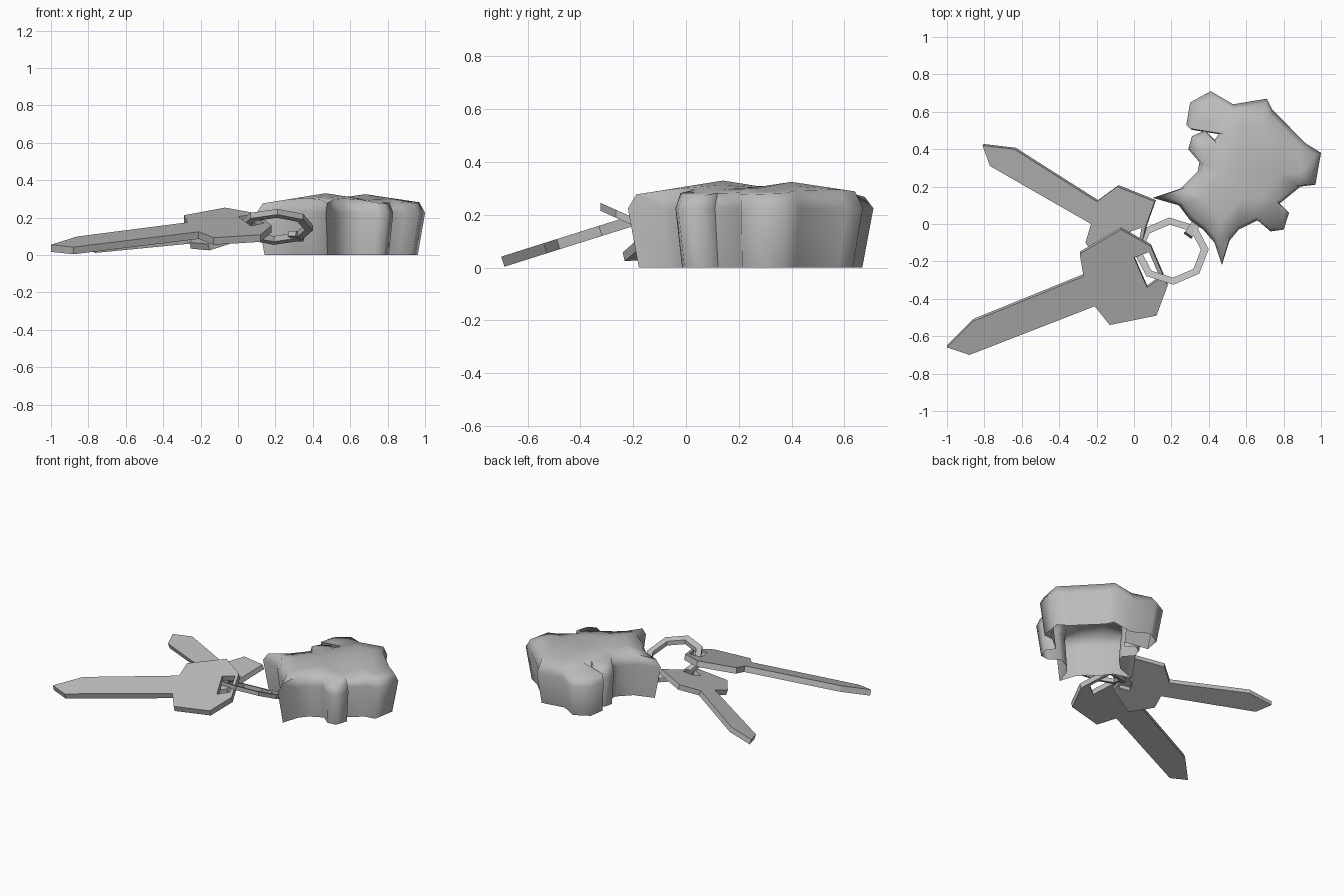
import bpy, bmesh, math
from mathutils import Vector
from mathutils.geometry import delaunay_2d_cdt

if "Cube" in bpy.data.objects:
    bpy.data.objects.remove(bpy.data.objects["Cube"])

grey = bpy.data.materials.new("plain grey")
grey.use_nodes = True
colour = (0.5, 0.5, 0.5, 1)
grey.diffuse_color = colour
grey.node_tree.nodes["Principled BSDF"].inputs["Base Color"].default_value = colour


def finish(name, bm, smooth=None):
    mesh = bpy.data.meshes.new(name)
    bm.to_mesh(mesh)
    bm.free()
    mesh.materials.append(grey)
    obj = bpy.data.objects.new(name, mesh)
    bpy.context.collection.objects.link(obj)
    if smooth:
        bpy.ops.object.select_all(action='DESELECT')
        obj.select_set(True)
        bpy.context.view_layer.objects.active = obj
        bpy.ops.object.shade_smooth_by_angle(angle=math.radians(smooth))
    return obj


def plate(name, loops, height, thickness):
    """Flat sheet with holes, lying on a tilted plane, thickened downwards."""
    bm = bmesh.new()
    edges = []
    for loop in loops:
        vs = [bm.verts.new((x, y, 0)) for x, y in loop]
        edges += [bm.edges.new((v, vs[i - 1])) for i, v in enumerate(vs)]
    bmesh.ops.triangle_fill(bm, edges=edges, use_beauty=True, normal=(0, 0, 1))
    for v in bm.verts:
        v.co.z = height(v.co.x, v.co.y)
    bm.normal_update()
    bm.faces.ensure_lookup_table()
    n = Vector(bm.faces[0].normal)
    if n.z < 0:
        n.negate()
    res = bmesh.ops.extrude_face_region(bm, geom=bm.faces[:], use_keep_orig=True)
    low = [g for g in res["geom"] if isinstance(g, bmesh.types.BMVert)]
    bmesh.ops.translate(bm, verts=low, vec=-n * thickness)
    bmesh.ops.recalc_face_normals(bm, faces=bm.faces[:])
    return finish(name, bm)


# Keys: tilted plates, each with a hole for the ring
plate("long_key", [
    [(-.07, -.03), (.09, -.12), (.18, -.33), (.12, -.49), (-.13, -.54), (-.21, -.44),
     (-.88, -.7), (-1, -.66), (-.86, -.52), (-.27, -.28), (-.29, -.16)],
    [(0, -.18), (.07, -.34), (.14, -.29), (.08, -.15)]],
    lambda x, y: .042 + .315 * (y + .7), .04)
plate("short_key", [
    [(-.09, .2), (.11, .12), (.06, -.02), (.03, -.17), (-.16, -.24), (-.26, -.1),
     (-.23, 0), (-.77, .31), (-.81, .42), (-.64, .4), (-.2, .12)],
    [(.04, -.02), (.02, -.13), (-.05, -.1), (-.02, -.04)]],
    lambda x, y: .15 + .23 * x + .23 * y, .035)

# Ring: octagon with a square section, tilted down towards the charm
bm = bmesh.new()
rings = []
for i in range(8):
    a = math.radians(45 * i + 3)
    ring = []
    for r, h in ((.2, .015), (.2, -.015), (.158, -.015), (.158, .015)):
        x, y = .2 + r * math.cos(a), -.145 + .9 * r * math.sin(a)
        ring.append(bm.verts.new((x, y, .15 - .45 * (y + .145) + h)))
    rings.append(ring)
for i in range(8):
    for j in range(4):
        k = (j + 1) % 4
        bm.faces.new((rings[i - 1][j], rings[i][j], rings[i][k], rings[i - 1][k]))
bmesh.ops.recalc_face_normals(bm, faces=bm.faces[:])
finish("ring", bm)

# Charm: puffy animal shape with an open underside
outline = [(.41, .71), (.3, .65), (.28, .53), (.47, .5), (.43, .45), (.38, .5), (.31, .47),
           (.29, .4), (.35, .33), (.34, .28), (.25, .19), (.1, .14), (.24, .1), (.3, .02),
           (.37, -.03), (.43, -.1), (.47, -.22), (.51, -.09), (.56, -.03), (.66, .02),
           (.73, -.04), (.8, -.03), (.83, .06), (.78, .11), (.89, .2), (.97, .21),
           (1, .38), (.92, .43), (.74, .61), (.71, .67), (.53, .64)]
middle = Vector((.57, .24))


def scaled(f):
    return [middle + (Vector(p) - middle) * f for p in outline]


def dome(p):
    head, body = Vector((.47, .14)), Vector((.68, .4))
    return max(.33 - .16 * (p - head).length, .325 - .15 * (p - body).length)


def inside(p, pts):
    hit = False
    for a, b in zip(pts, pts[1:] + pts[:1]):
        if (a.y > p.y) != (b.y > p.y) and p.x < a.x + (b.x - a.x) * (p.y - a.y) / (b.y - a.y):
            hit = not hit
    return hit


rim = scaled(.93)
core = scaled(.85)
n = len(rim)
grid = [Vector((.47 + .105 * i, .14 + .13 * j)) for i in range(-3, 5) for j in range(-3, 5)]
grid = [p for p in grid if inside(p, core) and min((p - q).length for q in rim) > .05]
pts, _, tris, *_ = delaunay_2d_cdt(rim + grid, [], [list(range(n))], 1, 1e-5)
bm = bmesh.new()
top = [bm.verts.new((p.x, p.y, dome(p))) for p in pts]
for t in tris:
    bm.faces.new([top[i] for i in t])
levels = [[bm.verts.new((p.x, p.y, dome(p))) for p in rim]]
for f, z in ((1, .225), (.91, 0)):
    levels.append([bm.verts.new((p.x, p.y, z)) for p in scaled(f)])
for up, down in zip(levels, levels[1:]):
    for i in range(n):
        bm.faces.new((up[i - 1], down[i - 1], down[i], up[i]))
bmesh.ops.remove_doubles(bm, verts=bm.verts[:], dist=.0005)
bmesh.ops.delete(bm, geom=[v for v in bm.verts if not v.link_faces], context='VERTS')
bmesh.ops.recalc_face_normals(bm, faces=bm.faces[:])
if sum(f.normal.z * f.calc_area() for f in bm.faces) < 0:
    bmesh.ops.reverse_faces(bm, faces=bm.faces[:])
finish("charm", bm, 75)

# Small tab joining the ring to the charm
bm = bmesh.new()
bmesh.ops.create_cube(bm, size=1)
bmesh.ops.scale(bm, vec=(.05, .08, .03), verts=bm.verts[:])
tab = finish("charm_tab", bm)
tab.location = (.31, -.03, .1)
tab.rotation_euler = (-.4, 0, -.6)
